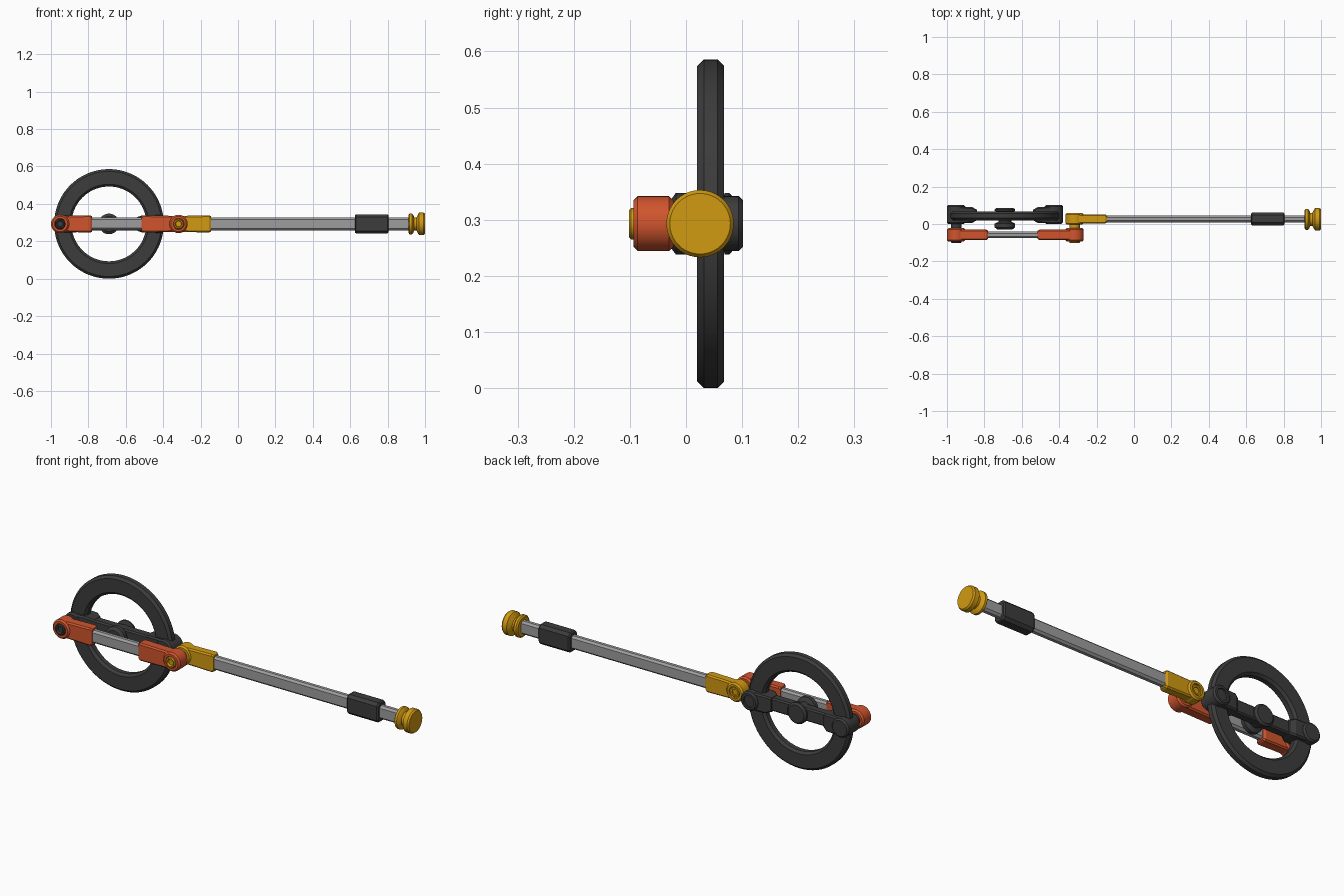
import bpy, bmesh, math

if "Cube" in bpy.data.objects:
    bpy.data.objects.remove(bpy.data.objects["Cube"])

Z = 0.293        # height of the common centre line
ROD_Y = 0.027    # depth of the long rod
ARM_Y = -0.058   # depth of the short front arm


def material(name, rgb):
    m = bpy.data.materials.new(name)
    m.diffuse_color = (*rgb, 1)
    m.use_nodes = True
    m.node_tree.nodes["Principled BSDF"].inputs["Base Color"].default_value = m.diffuse_color
    return m


ORANGE = material("orange", (0.63, 0.09, 0.027))
YELLOW = material("golden yellow", (0.64, 0.32, 0.006))
DARK = material("charcoal", (0.045, 0.045, 0.045))
GREY = material("metal grey", (0.34, 0.34, 0.34))


def finish(name, bm, mat, angle=32):
    bmesh.ops.remove_doubles(bm, verts=bm.verts, dist=1e-6)
    bmesh.ops.recalc_face_normals(bm, faces=bm.faces)
    me = bpy.data.meshes.new(name)
    bm.to_mesh(me)
    bm.free()
    me.materials.append(mat)
    ob = bpy.data.objects.new(name, me)
    bpy.context.collection.objects.link(ob)
    bpy.ops.object.select_all(action='DESELECT')
    ob.select_set(True)
    bpy.context.view_layer.objects.active = ob
    bpy.ops.object.shade_smooth_by_angle(angle=math.radians(angle))
    return ob


def lathe(name, profile, axis, centre, mat, n=40, ring=False):
    """Spin (radius, position along axis) points round X or Y."""
    bm = bmesh.new()
    loops = []
    for r, t in profile:
        loop = []
        for i in range(n):
            a = 2 * math.pi * i / n
            u, v = r * math.cos(a), r * math.sin(a)
            p = (t, centre[0] + u, centre[1] + v) if axis == 'X' else (centre[0] + u, t, centre[1] + v)
            loop.append(bm.verts.new(p))
        loops.append(loop)
    for k in range(len(loops) if ring else len(loops) - 1):
        a, b = loops[k], loops[(k + 1) % len(loops)]
        for i in range(n):
            j = (i + 1) % n
            bm.faces.new((a[i], a[j], b[j], b[i]))
    return finish(name, bm, mat)


def bar(name, stations, y, chamfer, mat):
    """Chamfered rectangular bar along X; stations are (x, half depth, half height)."""
    bm = bmesh.new()
    loops = []
    for x, hy, hz in stations:
        c = chamfer
        pts = [(hy, hz - c), (hy - c, hz), (c - hy, hz), (-hy, hz - c),
               (-hy, c - hz), (c - hy, -hz), (hy - c, -hz), (hy, c - hz)]
        loops.append([bm.verts.new((x, y + u, Z + v)) for u, v in pts])
    for a, b in zip(loops, loops[1:]):
        for i in range(8):
            j = (i + 1) % 8
            bm.faces.new((a[i], a[j], b[j], b[i]))
    bm.faces.new(loops[0])
    bm.faces.new(loops[-1])
    return finish(name, bm, mat, 20)


def boss(name, x, y0, y1, mat, front_hole=True, back_hole=True, r=0.049, h=0.03):
    """Round knuckle with bevelled rims and optional recesses."""
    b, d = 0.008, 0.01
    front = [(0, y0 + d), (h, y0 + d), (h, y0)] if front_hole else [(0, y0)]
    back = [(h, y1), (h, y1 - d), (0, y1 - d)] if back_hole else [(0, y1)]
    prof = front + [(r - b, y0), (r, y0 + b), (r, y1 - b), (r - b, y1)] + back
    lathe(name, prof, 'Y', (x, Z), mat)


def pin(name, x, y0, y1, mat):
    """Pivot pin with a hollow head."""
    lathe(name, [(0, y0 + 0.012), (0.015, y0 + 0.012), (0.018, y0), (0.024, y0),
                 (0.028, y0 + 0.004), (0.028, y1), (0, y1)], 'Y', (x, Z), mat, 32)


def fork(name, x, x_end, y, hy, mat):
    """Flat connector from a knuckle at x to a bevelled end at x_end."""
    s = 1 if x_end > x else -1
    bar(name, [(x + s * 0.02, hy, 0.043), (x_end - s * 0.01, hy, 0.046),
               (x_end, hy - 0.006, 0.041)], y, 0.007, mat)


# wheel: bevelled ring
c = 0.012
lathe("wheel_rim", [(0.2, 0.02 + c), (0.2, 0.068 - c), (0.2 + c, 0.068), (0.293 - c, 0.068),
                    (0.293, 0.068 - c), (0.293, 0.02 + c), (0.293 - c, 0.02), (0.2 + c, 0.02)],
      'Y', (-0.69, Z), DARK, 72, ring=True)

# wheel crossbar, hub and rim clamps
bar("wheel_crossbar", [(-0.94, 0.024, 0.034), (-0.44, 0.024, 0.034)], 0.044, 0.007, DARK)
lathe("wheel_hub", [(0, -0.029), (0.04, -0.029), (0.055, -0.018), (0.055, 0.002), (0.035, 0.012),
                    (0.035, 0.064), (0.055, 0.069), (0.055, 0.077), (0.045, 0.086), (0, 0.086)],
      'Y', (-0.69, Z), DARK)
for label, x, x_end in (("left", -0.951, -0.84), ("right", -0.429, -0.54)):
    boss(label + "_clamp_boss", x, 0.0, 0.102, DARK, False, label == "right")
    s = 1 if x_end > x else -1
    bar(label + "_rim_clamp", [(x + s * 0.01, 0.045, 0.045), (x_end - s * 0.025, 0.042, 0.045),
                               (x_end, 0.028, 0.036)], 0.048, 0.007, DARK)

# short front arm
bar("front_arm_tube", [(-0.83, 0.018, 0.033), (-0.46, 0.018, 0.033)], ARM_Y, 0.01, GREY)
for label, x, x_end in (("left", -0.951, -0.78), ("right", -0.318, -0.515)):
    boss(label + "_arm_boss", x, -0.094, -0.022, ORANGE)
    fork(label + "_arm_fork", x, x_end, ARM_Y, 0.028, ORANGE)

# pivot pins
pin("wheel_pivot_pin", -0.951, -0.102, 0.01, DARK)
pin("rod_pivot_pin", -0.318, -0.102, 0.015, YELLOW)

# long rod with its yellow connector
boss("rod_boss", -0.318, -0.004, 0.06, YELLOW, False, True)
lathe("rod_boss_ring", [(0.016, 0.05), (0.016, 0.056), (0.024, 0.056), (0.024, 0.05)],
      'Y', (-0.318, Z), YELLOW, 32, ring=True)
fork("rod_connector", -0.318, -0.145, ROD_Y, 0.025, YELLOW)
bar("rod_tube", [(-0.2, 0.018, 0.034), (0.925, 0.018, 0.034)], ROD_Y, 0.01, GREY)

# grip sleeve
bar("grip_sleeve", [(0.625, 0.029, 0.046), (0.632, 0.034, 0.051),
                    (0.798, 0.034, 0.051), (0.805, 0.029, 0.046)], ROD_Y, 0.014, DARK)

# end knob
lathe("end_knob", [(0, 0.912), (0.048, 0.912), (0.056, 0.918), (0.056, 0.93), (0.048, 0.937),
                   (0.035, 0.942), (0.035, 0.954), (0.05, 0.962), (0.06, 0.968), (0.06, 0.992),
                   (0.054, 1.0), (0, 1.0)], 'X', (0.025, Z), YELLOW)
